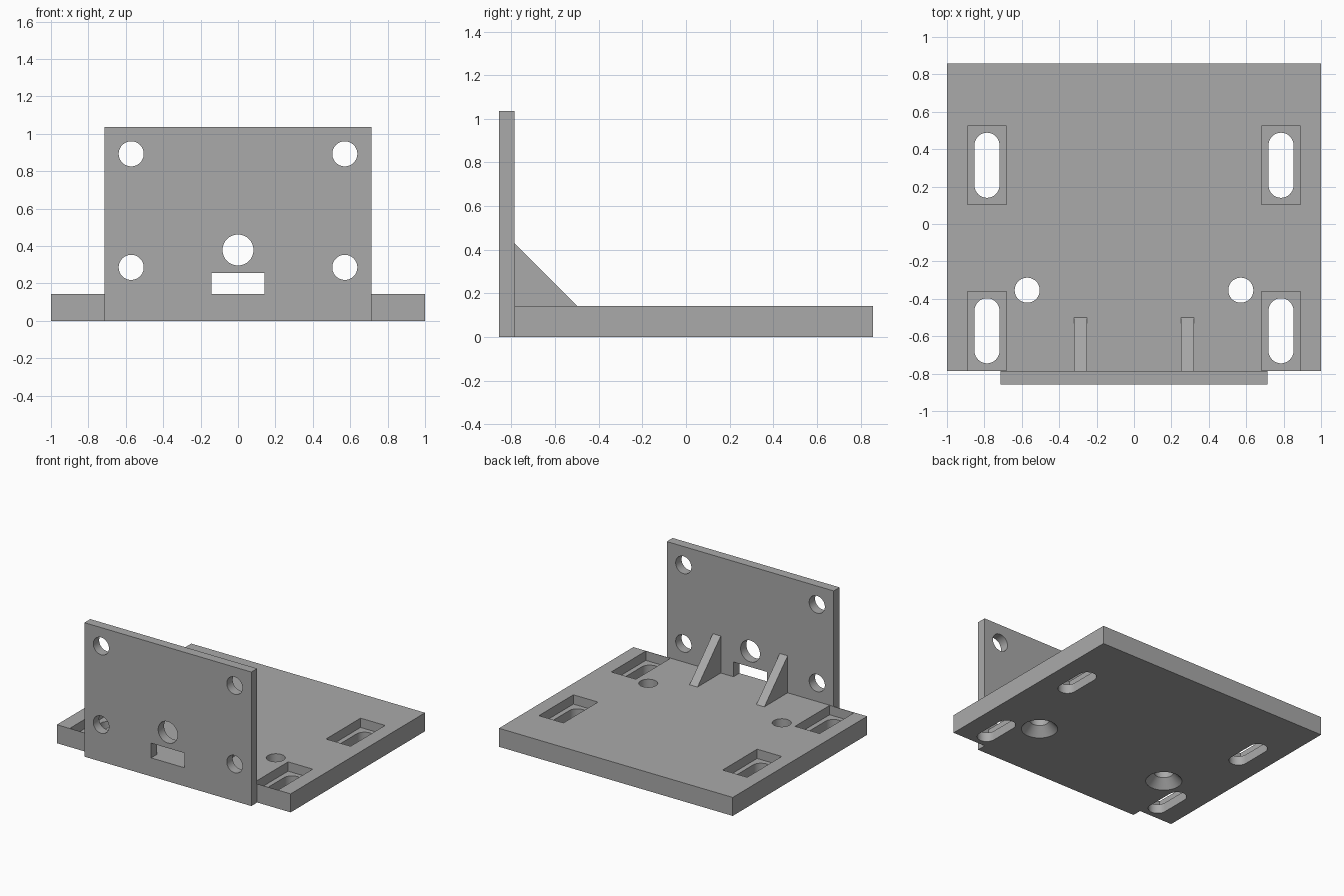
import bpy, bmesh
from math import pi, cos, sin, radians
from mathutils import Vector

if "Cube" in bpy.data.objects:
    bpy.data.objects.remove(bpy.data.objects["Cube"])

grey = bpy.data.materials.new("plain grey")
grey.use_nodes = True
colour = (0.4, 0.4, 0.4, 1)
grey.diffuse_color = colour
grey.node_tree.nodes["Principled BSDF"].inputs["Base Color"].default_value = colour

# Main dimensions
BASE_TOP = 0.143
WALL_FRONT, WALL_BACK, BASE_BACK = -0.857, -0.785, 0.857
WALL_HALF, WALL_TOP = 0.714, 1.036
HOLE_R, HOLE_X = 0.067, 0.571


def loft(name, rings):
    """Closed solid through a list of matching rings of points."""
    bm = bmesh.new()
    loops = [[bm.verts.new(p) for p in ring] for ring in rings]
    for a, b in zip(loops, loops[1:]):
        for i in range(len(a)):
            j = (i + 1) % len(a)
            bm.faces.new((a[i], a[j], b[j], b[i]))
    bm.faces.new(loops[0])
    bm.faces.new(loops[-1])
    bmesh.ops.recalc_face_normals(bm, faces=bm.faces)
    mesh = bpy.data.meshes.new(name)
    bm.to_mesh(mesh)
    bm.free()
    mesh.materials.append(grey)
    obj = bpy.data.objects.new(name, mesh)
    bpy.context.collection.objects.link(obj)
    return obj


def box(name, x0, x1, y0, y1, z0, z1):
    corners = [(x0, y0), (x1, y0), (x1, y1), (x0, y1)]
    return loft(name, [[(x, y, z) for x, y in corners] for z in (z0, z1)])


def outline(cx, cy, r, straight=0, n=48):
    """Circle, or slot stretched along its second axis."""
    pts = []
    for half, shift in ((0, straight), (pi, -straight)):
        steps = n // 2 + (1 if straight else 0)
        for i in range(steps):
            t = half + 2 * pi * i / n
            pts.append((cx + r * cos(t), cy + shift + r * sin(t)))
    return pts


def wall_hole(x, z, r):
    pts = outline(x, z, r)
    return loft("wall_hole_cutter",
                [[(px, y, pz) for px, pz in pts] for y in (WALL_FRONT - 0.1, WALL_BACK + 0.1)])


def cut(target, cutters):
    bpy.context.view_layer.objects.active = target
    for cutter in cutters:
        cutter.hide_render = True
        mod = target.modifiers.new("cut", 'BOOLEAN')
        mod.operation, mod.solver, mod.object = 'DIFFERENCE', 'EXACT', cutter
        bpy.ops.object.modifier_apply(modifier=mod.name)
        bpy.data.objects.remove(cutter)


# Base plate with recessed slots and countersunk holes
base = box("base_plate", -1, 1, WALL_BACK, BASE_BACK, 0, BASE_TOP)
cutters = []
for side in (-1, 1):
    sx = side * 0.786
    for sy in (0.314, -0.571):
        cutters.append(box("recess_cutter", sx - 0.105, sx + 0.105,
                           sy - 0.211, sy + 0.211, 0.071, BASE_TOP + 0.1))
        slot = outline(sx, sy, HOLE_R, 0.107)
        cutters.append(loft("slot_cutter", [[(x, y, z) for x, y in slot] for z in (-0.1, 0.1)]))
    profile = [(0.128, -0.1), (0.128, 0), (HOLE_R, 0.066), (HOLE_R, BASE_TOP + 0.1)]
    cutters.append(loft("countersink_cutter",
                        [[(x, y, z) for x, y in outline(side * HOLE_X, -0.354, r)]
                         for r, z in profile]))
cut(base, cutters)

# Upright wall with mounting holes, centre hole and cable window
wall = box("upright_wall", -WALL_HALF, WALL_HALF, WALL_FRONT, WALL_BACK, 0, WALL_TOP)
cutters = [wall_hole(side * HOLE_X, z, HOLE_R) for side in (-1, 1) for z in (0.286, 0.893)]
cutters.append(wall_hole(0, 0.379, 0.083))
cutters.append(box("window_cutter", -0.143, 0.143, WALL_FRONT - 0.1, WALL_BACK + 0.1,
                   BASE_TOP, 0.257))
cut(wall, cutters)

# Triangular braces between wall and base
parts = [base, wall]
triangle = [(WALL_BACK, BASE_TOP), (-0.5, BASE_TOP), (WALL_BACK, 0.429)]
for side, label in ((1, "left"), (-1, "right")):
    parts.append(loft(label + "_brace", [[(side * 0.286 + dx, y, z) for y, z in triangle]
                                         for dx in (-0.034, 0.034)]))

# Smooth hole walls, crisp edges
for obj in parts:
    bpy.ops.object.select_all(action='DESELECT')
    obj.select_set(True)
    bpy.context.view_layer.objects.active = obj
    bpy.ops.object.shade_smooth_by_angle(angle=radians(30))
